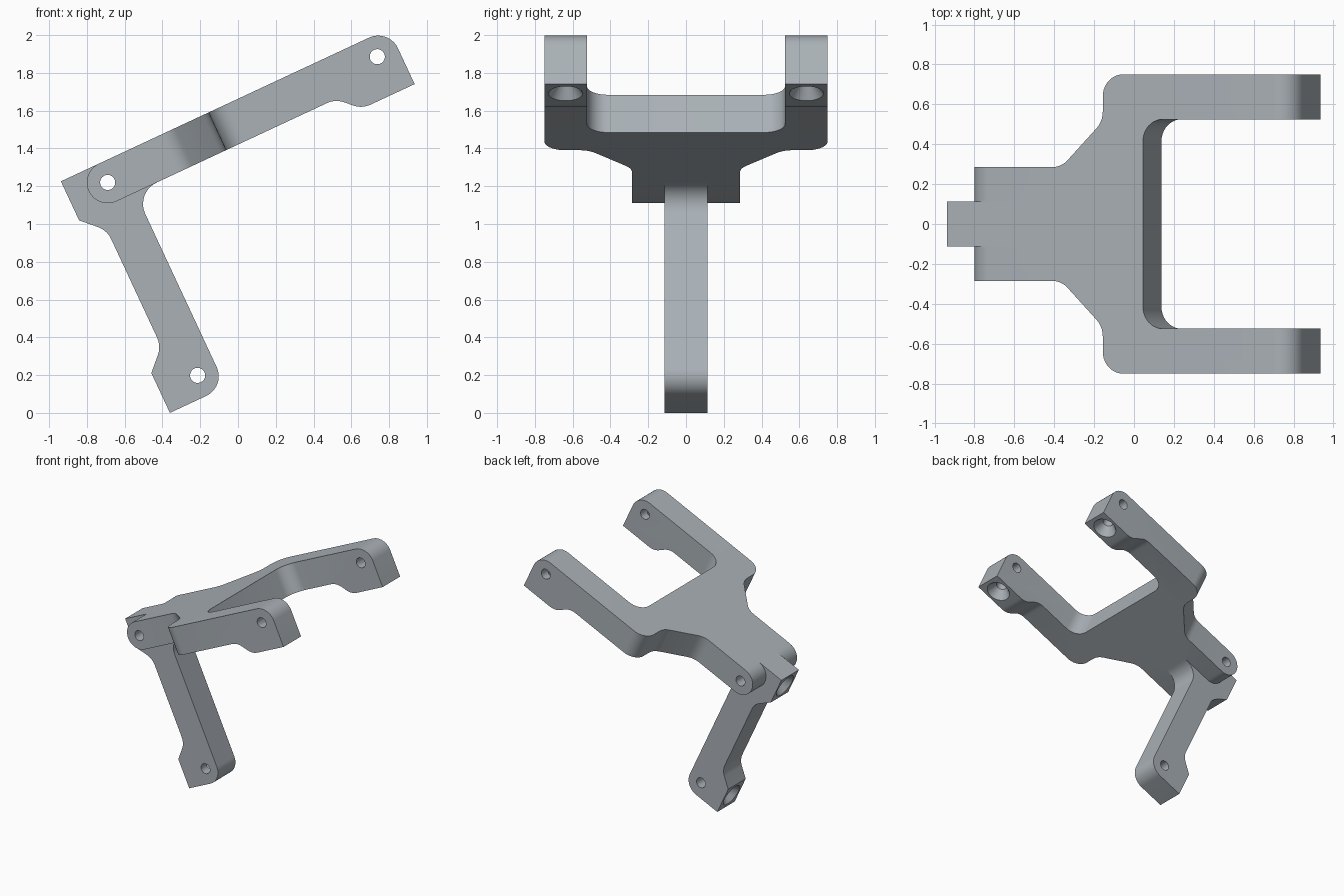
import bpy
import bmesh
import math
from mathutils import Vector, Matrix

if "Cube" in bpy.data.objects:
    bpy.data.objects.remove(bpy.data.objects["Cube"])

GREY = (0.40, 0.44, 0.47, 1)
metal = bpy.data.materials.new("brushed_grey")
metal.use_nodes = True
metal.diffuse_color = GREY
metal.node_tree.nodes["Principled BSDF"].inputs["Base Color"].default_value = GREY

HALF = 0.11       # half thickness of the bars
PAD = 0.217       # distance from pin axis to screw face
REACH = 1.575     # pivot to arm pin
DROP = 1.127      # pivot to lower link pin
ARM_Y = 0.6375    # centre of each fork arm


def rounded(points):
    """Replace each (a, b, radius) corner with a tangent arc."""
    out = []
    for i, (a, b, r) in enumerate(points):
        p = Vector((a, b))
        if r == 0:
            out.append(p)
            continue
        d1 = (Vector(points[i - 1][:2]) - p).normalized()
        d2 = (Vector(points[(i + 1) % len(points)][:2]) - p).normalized()
        half = d1.angle(d2) / 2
        centre = p + (d1 + d2).normalized() * r / math.sin(half)
        s = p + d1 * r / math.tan(half) - centre
        e = p + d2 * r / math.tan(half) - centre
        sweep = math.pi - 2 * half
        steps = max(4, round(sweep / math.radians(9)))
        for k in range(steps + 1):
            t = k / steps
            v = s * math.sin((1 - t) * sweep) + e * math.sin(t * sweep)
            out.append(centre + v / math.sin(sweep) if abs(math.sin(sweep)) > 1e-6 else p)
    return out


def new_object(name, bm):
    bmesh.ops.recalc_face_normals(bm, faces=bm.faces)
    mesh = bpy.data.meshes.new(name)
    bm.to_mesh(mesh)
    bm.free()
    mesh.materials.append(metal)
    obj = bpy.data.objects.new(name, mesh)
    bpy.context.collection.objects.link(obj)
    return obj


def extrude(name, points, place, low, high):
    """Extrude a rounded outline; place maps (a, b, depth) to a position."""
    bm = bmesh.new()
    face = bm.faces.new([bm.verts.new(place(p.x, p.y, low)) for p in rounded(points)])
    grown = bmesh.ops.extrude_face_region(bm, geom=[face])
    shift = Vector(place(0, 0, high)) - Vector(place(0, 0, low))
    verts = [g for g in grown["geom"] if isinstance(g, bmesh.types.BMVert)]
    bmesh.ops.translate(bm, verts=verts, vec=shift)
    return new_object(name, bm)


def bore(start, end, r1, r2):
    """Round cutter between two points."""
    start, end = Vector(start), Vector(end)
    axis = end - start
    turn = axis.to_track_quat('Z', 'Y').to_matrix().to_4x4()
    bm = bmesh.new()
    bmesh.ops.create_cone(bm, cap_ends=True, segments=32, radius1=r1, radius2=r2,
                          depth=axis.length,
                          matrix=Matrix.Translation((start + end) / 2) @ turn)
    return new_object("cutter", bm)


def combine(obj, tool, operation):
    tool.hide_render = True
    mod = obj.modifiers.new("cut", 'BOOLEAN')
    mod.operation = operation
    mod.solver = 'EXACT'
    mod.object = tool
    bpy.context.view_layer.objects.active = obj
    bpy.ops.object.modifier_apply(modifier=mod.name)
    bpy.data.objects.remove(tool)


def pin_hole(obj, x, z):
    combine(obj, bore((x, -1, z), (x, 1, z), 0.04, 0.04), 'DIFFERENCE')


def screw_hole(obj, surface, inward):
    """Countersunk hole from a pad face towards the pin hole."""
    s, d = Vector(surface), Vector(inward)
    combine(obj, bore(s - d * 0.02, s + d * 0.07, 0.105, 0.04), 'DIFFERENCE')
    combine(obj, bore(s + d * 0.04, s + d * PAD, 0.04, 0.04), 'DIFFERENCE')


def side(a, b, d):
    return (a, d, b)


def flat(a, b, d):
    return (a, b, d)


# Fork: side outline trimmed by the plan outline
fork = extrude("fork", [
    (-HALF, HALF, 0.1095), (-HALF, -HALF, 0.1095),
    (REACH - 0.295, -HALF, 0.12), (REACH - 0.19, -0.215, 0.12),
    (REACH + 0.118, -0.215, 0), (REACH + 0.118, HALF, 0.115),
], side, -0.9, 0.9)
half_plan = [
    (0.25, 0.1125, 0), (-0.3, 0.1125, 0), (-0.3, 0.285, 0),
    (0.41, 0.285, 0.12), (0.64, 0.515, 0.12), (0.64, 0.75, 0.11),
    (1.8, 0.75, 0), (1.8, 0.525, 0), (0.862, 0.525, 0.11),
]
plan = half_plan + [(a, -b, r) for a, b, r in reversed(half_plan)]
combine(fork, extrude("plan", plan, flat, -0.5, 0.5), 'INTERSECT')
pin_hole(fork, 0, 0)
pin_hole(fork, REACH, 0)
for sign in (-1, 1):
    screw_hole(fork, (REACH, sign * ARM_Y, -0.215), (0, 0, 1))

# Link: hanging bar with a screw pad at each end
link = extrude("link", [
    (0.25, HALF, 0), (-PAD - 0.005, HALF, 0), (-PAD - 0.005, -0.118, 0),
    (-HALF, -0.228, 0.12), (-HALF, -DROP + 0.222, 0.12),
    (-PAD, -DROP + 0.115, 0), (-PAD, -DROP - 0.118, 0),
    (HALF, -DROP - 0.118, 0.115), (HALF, -HALF, 0.125), (0.25, -HALF, 0),
], side, -0.1125, 0.1125)
for z in (0, -DROP):
    pin_hole(link, 0, z)
    screw_hole(link, (-PAD, 0, z), (1, 0, 0))

# Tilt the assembly about the pivot and shade it
for obj in (fork, link):
    obj.matrix_world = (Matrix.Translation((-0.69, 0, 1.22))
                        @ Matrix.Rotation(math.radians(-25), 4, 'Y'))
    bpy.ops.object.select_all(action='DESELECT')
    obj.select_set(True)
    bpy.context.view_layer.objects.active = obj
    bpy.ops.object.shade_smooth_by_angle(angle=math.radians(25))
